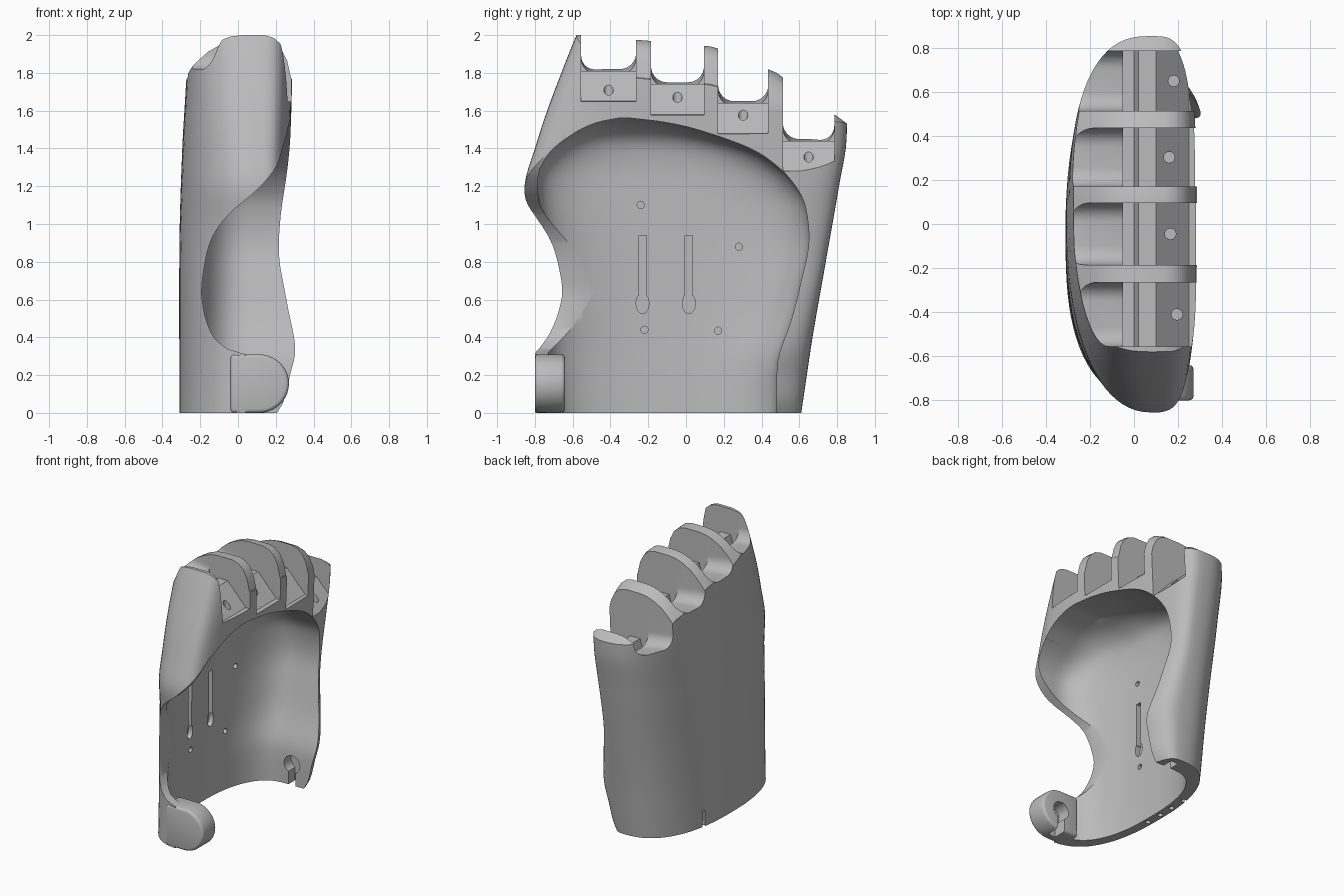
import bpy, bmesh, math

if "Cube" in bpy.data.objects:
    bpy.data.objects.remove(bpy.data.objects["Cube"])

grey = bpy.data.materials.new("plain grey")
grey.use_nodes = True
grey.diffuse_color = (0.5, 0.5, 0.5, 1)
grey.node_tree.nodes["Principled BSDF"].inputs["Base Color"].default_value = (0.5, 0.5, 0.5, 1)


def curve(keys, smooth=True):
    """Return a function through (position, value) keys."""
    def slope(i):
        a, b = keys[max(i - 1, 0)], keys[min(i + 1, len(keys) - 1)]
        return (b[1] - a[1]) / (b[0] - a[0])

    def value(p):
        if p <= keys[0][0]:
            return keys[0][1]
        for i in range(len(keys) - 1):
            (p0, v0), (p1, v1) = keys[i], keys[i + 1]
            if p <= p1:
                h = p1 - p0
                t = (p - p0) / h
                if not smooth:
                    return v0 + (v1 - v0) * t
                s = t * t * (3 - 2 * t)
                return (v0 + (v1 - v0) * s + h * slope(i) * t * (1 - t) ** 2
                        - h * slope(i + 1) * t * t * (1 - t))
        return keys[-1][1]
    return value


def loft(name, rings):
    """Skin closed rings of equal length and cap both ends."""
    bm = bmesh.new()
    rows = [[bm.verts.new(p) for p in ring] for ring in rings]
    n = len(rows[0])
    for a, b in zip(rows, rows[1:]):
        for i in range(n):
            bm.faces.new((a[i], a[(i + 1) % n], b[(i + 1) % n], b[i]))
    bm.faces.new(rows[0])
    bm.faces.new(rows[-1])
    bmesh.ops.recalc_face_normals(bm, faces=bm.faces)
    mesh = bpy.data.meshes.new(name)
    bm.to_mesh(mesh)
    bm.free()
    mesh.materials.append(grey)
    obj = bpy.data.objects.new(name, mesh)
    bpy.context.collection.objects.link(obj)
    return obj


def prism(name, pts, axis, start, end):
    """Extrude a 2D outline along one axis."""
    place = {"x": lambda u, v, d: (d, u, v),
             "y": lambda u, v, d: (u, d, v),
             "z": lambda u, v, d: (u, v, d)}[axis]
    return loft(name, [[place(u, v, d) for u, v in pts] for d in (start, end)])


def arc(u, v, ru, rv, a0, a1, n=12):
    return [(u + ru * math.cos(math.radians(a0 + (a1 - a0) * i / n)),
             v + rv * math.sin(math.radians(a0 + (a1 - a0) * i / n))) for i in range(n + 1)]


def ellipse(u, v, ru, rv):
    return arc(u, v, ru, rv, 0, 360, 24)[:-1]


def combine(target, other, operation="DIFFERENCE"):
    other.hide_render = True
    mod = target.modifiers.new("cut", "BOOLEAN")
    mod.operation, mod.solver, mod.object = operation, "EXACT", other
    bpy.context.view_layer.objects.active = target
    bpy.ops.object.modifier_apply(modifier=mod.name)
    bpy.data.objects.remove(other)


def power(v, n):
    return math.copysign(abs(v) ** (2 / n), v)


# Outer palm body
front_y = curve([(0, -.80), (.3, -.80), (.7, -.81), (1.0, -.83), (1.2, -.855),
                 (1.4, -.80), (1.6, -.735), (1.8, -.66), (2.0, -.58), (2.1, -.53)])
back_y = curve([(0, .61), (.1, .625), (.4, .67), (.8, .74), (1.2, .81), (1.45, .85), (2.1, .85)])
outer_x = curve([(0, -.31), (.9, -.31), (1.4, -.295), (1.75, -.275), (2.1, -.26)])
palm_x = curve([(0, .235), (.06, .275), (.2, .31), (.35, .345), (.6, .305), (.8, .265),
                (1.0, .26), (1.2, .27), (1.4, .275), (1.7, .285), (2.1, .285)])
front_round = curve([(0, 2.5), (.7, 2.4), (1.2, 2.2), (1.7, 2.6), (2.1, 2.8)])
back_round = curve([(0, 2.4), (.7, 2.4), (1.3, 2.6), (2.1, 2.6)])
MID_X = .08


def body_ring(z):
    cy, ry = (front_y(z) + back_y(z)) / 2, (back_y(z) - front_y(z)) / 2
    ring = []
    for i in range(80):
        c, s = math.cos(math.tau * i / 80), math.sin(math.tau * i / 80)
        n = front_round(z) if c < 0 else back_round(z)
        if s > 0:
            n = 4.2 if c < 0 else 3.4
        rx = palm_x(z) - MID_X if s > 0 else MID_X - outer_x(z)
        ring.append((MID_X + rx * power(s, n), cy + ry * power(c, n), z))
    return ring


palm = loft("palm_shell", [body_ring(2.1 * i / 42) for i in range(43)])

# Hollow for the hand, domed at its upper end
cave_front = curve([(0, -.70), (.3, -.73), (.7, -.745), (1.0, -.765), (1.2, -.785), (1.3, -.77),
                    (1.4, -.70), (1.5, -.56), (1.54, -.46), (1.56, -.36)])
cave_back = curve([(0, .48), (.2, .48), (.3, .49), (.5, .56), (.7, .61), (.9, .65), (1.1, .63),
                   (1.2, .58), (1.3, .49), (1.4, .34), (1.5, .06), (1.54, -.12), (1.56, -.29)])
cave_x = curve([(0, -.24), (1.2, -.235), (1.35, -.225), (1.45, -.19), (1.52, -.1), (1.56, .02)])


def cave_ring(z):
    cy, ry = (cave_front(z) + cave_back(z)) / 2, (cave_back(z) - cave_front(z)) / 2
    ring = []
    for i in range(41):
        t = math.pi * i / 40
        ring.append((.06 + (cave_x(z) - .06) * power(math.sin(t), 2.5),
                     cy + ry * power(math.cos(t), 2.5), z))
    return ring + [(.8, ring[-1][1], z), (.8, ring[0][1], z)]


# Closer rings near the dome's crown
heights = [-.1] + [1.56 * math.sin(math.pi * i / 90) for i in range(46)]
combine(palm, loft("hollow", [cave_ring(z) for z in heights]))

# Thumb scallop in the front wall
edge = curve([(.31, .04), (.335, -.05), (.42, -.14), (.6, -.19), (.75, -.182), (.92, -.14),
              (1.05, -.05), (1.18, .10), (1.3, .20), (1.45, .25)])
scallop = [(edge(.31 + 1.14 * i / 40), .31 + 1.14 * i / 40) for i in range(41)]
combine(palm, prism("scallop", [(.04, -.2)] + scallop + [(.8, 1.5), (.8, -.2)], "y", -1.2, -.38))

# Sloping, rounded knuckle line
top_z = curve([(-.95, 2.0), (-.55, 2.0), (-.2, 1.97), (.13, 1.94), (.2, 1.92),
               (.48, 1.80), (.8, 1.57), (.95, 1.46)], smooth=False)
crown = [(-.6, -.4), (-.3, -.21), (-.25, -.155), (-.21, -.11), (-.16, -.065), (-.1, -.03), (-.04, -.008),
         (.02, 0), (.14, 0), (.19, -.015), (.23, -.05), (.26, -.11), (.28, -.2), (.6, -.45)]
combine(palm, loft("crown_cut", [
    [(x, y, top_z(y) + d) for x, d in crown] + [(.6, y, 2.6), (-.6, y, 2.6)]
    for y in (-.95, -.55, -.2, .13, .2, .48, .8, .95)]))

# Four finger sockets: rounded saddle, hinge groove, sloped ledge and pin hole
for a, b, z, hole_x in ((-.555, -.265, 1.82, .195), (-.185, .095, 1.75, .165),
                        (.17, .435, 1.65, .16), (.513, .785, 1.45, .18)):
    r = .085
    saddle_rings = [[(x, a, 2.5)] + [(x, u, v) for u, v in arc(a + r, z + d + r, r, r, 180, 270, 8)]
                    + [(x, u, v) for u, v in arc(b - r, z + d + r, r, r, 270, 360, 8)] + [(x, b, 2.5)]
                    for x, d in ((-.7, 0), (-.21, 0), (-.03, -.03))]
    combine(palm, loft("saddle", saddle_rings))
    ledge = [(-.05, 2.5), (-.05, z - .08), (0, z - .08), (.02, z - .01), (.1, z - .01),
             (.25, z - .17), (.6, z - .2), (.6, 2.5)]
    combine(palm, prism("ledge", ledge, "y", a, b))
    combine(palm, prism("pin_hole", ellipse(hole_x, (a + b) / 2, .025, .025), "z", z - .2, z + .1))

# Front hinge lug
lug = prism("front_lug", arc(.11, .155, .16, .155, -90, 90, 20) + [(-.04, .31), (-.04, 0)],
            "y", -.80, -.64)
bevel = lug.modifiers.new("soft edge", "BEVEL")
bevel.width, bevel.segments = .02, 3
combine(palm, lug, "UNION")

# Keyhole hinge sockets, open downwards
for y0, y1 in ((-.74, -.5), (.4, .56)):
    combine(palm, prism("hinge_hole", ellipse(.11, .155, .065, .065), "y", y0, y1))
    combine(palm, prism("hinge_slit", [(.08, -.1), (.14, -.1), (.14, .14), (.08, .14)], "y", y0, y1))

# Keyhole slots and small holes in the palm floor
for y in (-.23, .015):
    slot = [(y - .02, .94), (y - .02, .62)] + arc(y, .58, .034, .055, 135, 405, 16) \
        + [(y + .02, .62), (y + .02, .94)]
    combine(palm, prism("floor_slot", slot, "x", -.272, 0))
for y, z in ((-.24, 1.1), (.28, .88), (-.22, .44), (.17, .435)):
    combine(palm, prism("floor_hole", ellipse(y, z, .019, .019), "x", -.268, 0))

# Cord holes in the lower rim
for y in (-.18, -.05, .07, .2):
    combine(palm, prism("rim_hole", ellipse(-.275, y, .018, .018), "z", -.1, .12))

bpy.ops.object.select_all(action="DESELECT")
palm.select_set(True)
bpy.context.view_layer.objects.active = palm
bpy.ops.object.shade_smooth_by_angle(angle=math.radians(35))
